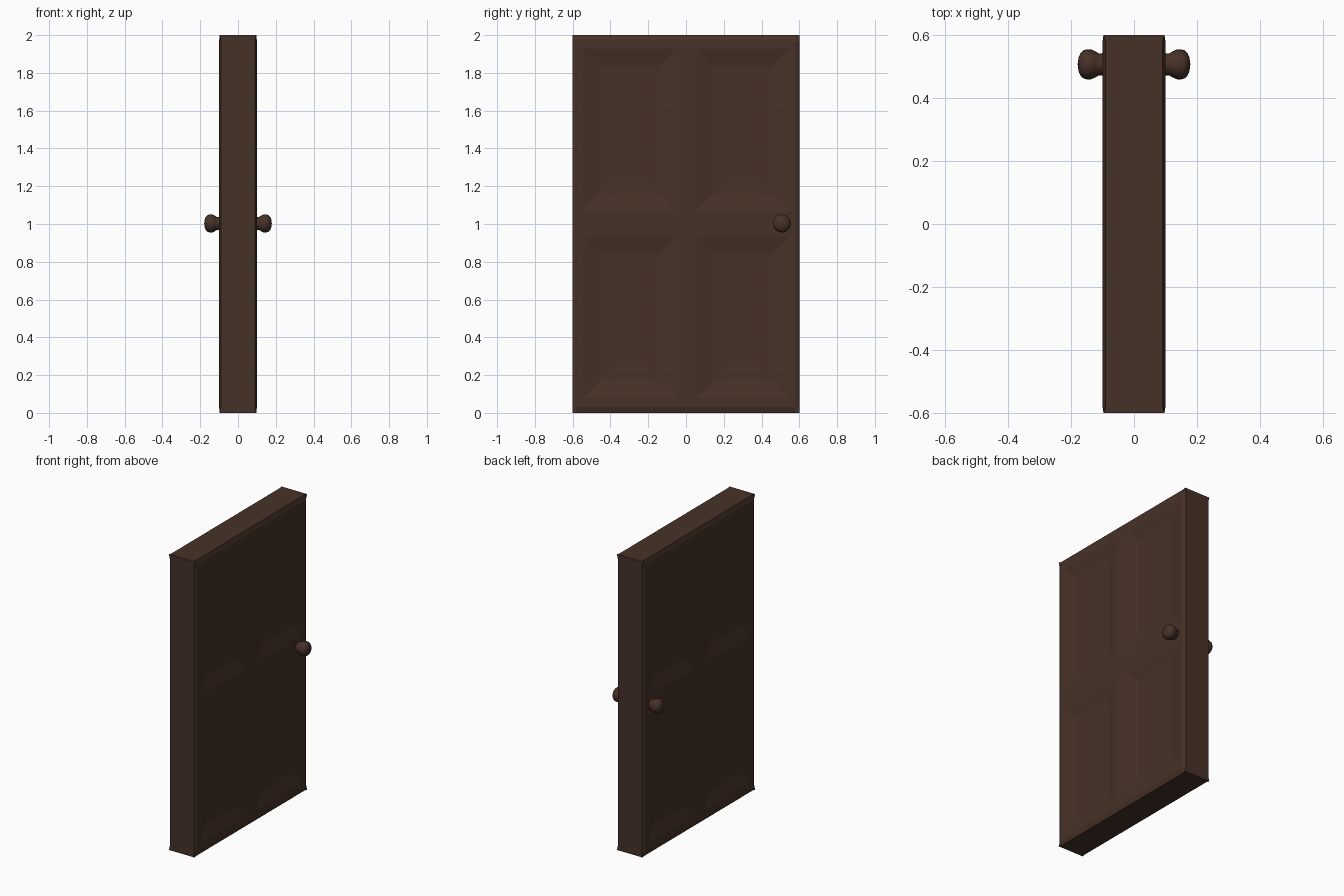
import bpy, bmesh, math

if "Cube" in bpy.data.objects:
    bpy.data.objects.remove(bpy.data.objects["Cube"])

wood = bpy.data.materials.new("dark_brown_wood")
wood.diffuse_color = (0.062, 0.031, 0.020, 1)
wood.use_nodes = True
wood.node_tree.nodes["Principled BSDF"].inputs["Base Color"].default_value = wood.diffuse_color


def finish(bm, name):
    bmesh.ops.recalc_face_normals(bm, faces=bm.faces)
    me = bpy.data.meshes.new(name)
    bm.to_mesh(me)
    bm.free()
    me.materials.append(wood)
    ob = bpy.data.objects.new(name, me)
    bpy.context.collection.objects.link(ob)
    mod = ob.modifiers.new("mirror", 'MIRROR')
    mod.use_axis[0] = True
    return ob


# Door slab: one face as a grid, with panels inset, mirrored across x
ys = [-0.6, -0.58, -0.55, -0.05, 0, 0.05, 0.55, 0.58, 0.6]
zs = [0, 0.03, 0.075, 0.935, 1.0, 1.07, 1.93, 1.97, 2.0]
last = len(ys) - 1


def depth(i, j):
    if i in (0, last) and j in (0, last):
        return 0.097
    if i in (0, last) or j in (0, last):
        return 0.09
    return 0.1


bm = bmesh.new()
v = [[bm.verts.new((depth(i, j), y, z)) for j, z in enumerate(zs)] for i, y in enumerate(ys)]
panels = []
for i in range(last):
    for j in range(last):
        f = bm.faces.new((v[i][j], v[i + 1][j], v[i + 1][j + 1], v[i][j + 1]))
        if i in (2, 5) and j in (2, 5):
            panels.append(f)
bm.normal_update()
rim = [e for e in bm.edges if e.is_boundary]

# Sloping recess, then a shallow step to the panel centre
bmesh.ops.inset_individual(bm, faces=panels, thickness=0.092, depth=-0.02, use_even_offset=True)
bmesh.ops.inset_individual(bm, faces=panels, thickness=0.08, depth=-0.003, use_even_offset=True)

# Door edges back to the mirror plane
ext = bmesh.ops.extrude_edge_only(bm, edges=rim)
for g in ext["geom"]:
    if isinstance(g, bmesh.types.BMVert):
        g.co.x = 0
door = finish(bm, "door_slab")

# Turned knobs on both sides
profile = [(0.085, 0.036), (0.112, 0.035), (0.122, 0.041), (0.134, 0.047), (0.147, 0.048),
           (0.160, 0.045), (0.170, 0.036), (0.176, 0.022), (0.179, 0.0)]
bm = bmesh.new()
pv = [bm.verts.new((x, 0.507 + r, 1.003)) for x, r in profile]
pe = [bm.edges.new(p) for p in zip(pv, pv[1:])]
bmesh.ops.spin(bm, geom=pv + pe, cent=(0, 0.507, 1.003), axis=(1, 0, 0),
               angle=math.tau, steps=20, use_merge=True)
bmesh.ops.remove_doubles(bm, verts=bm.verts, dist=1e-5)
knob = finish(bm, "door_knobs")
bpy.context.view_layer.objects.active = knob
knob.select_set(True)
bpy.ops.object.shade_smooth_by_angle(angle=math.radians(40))
